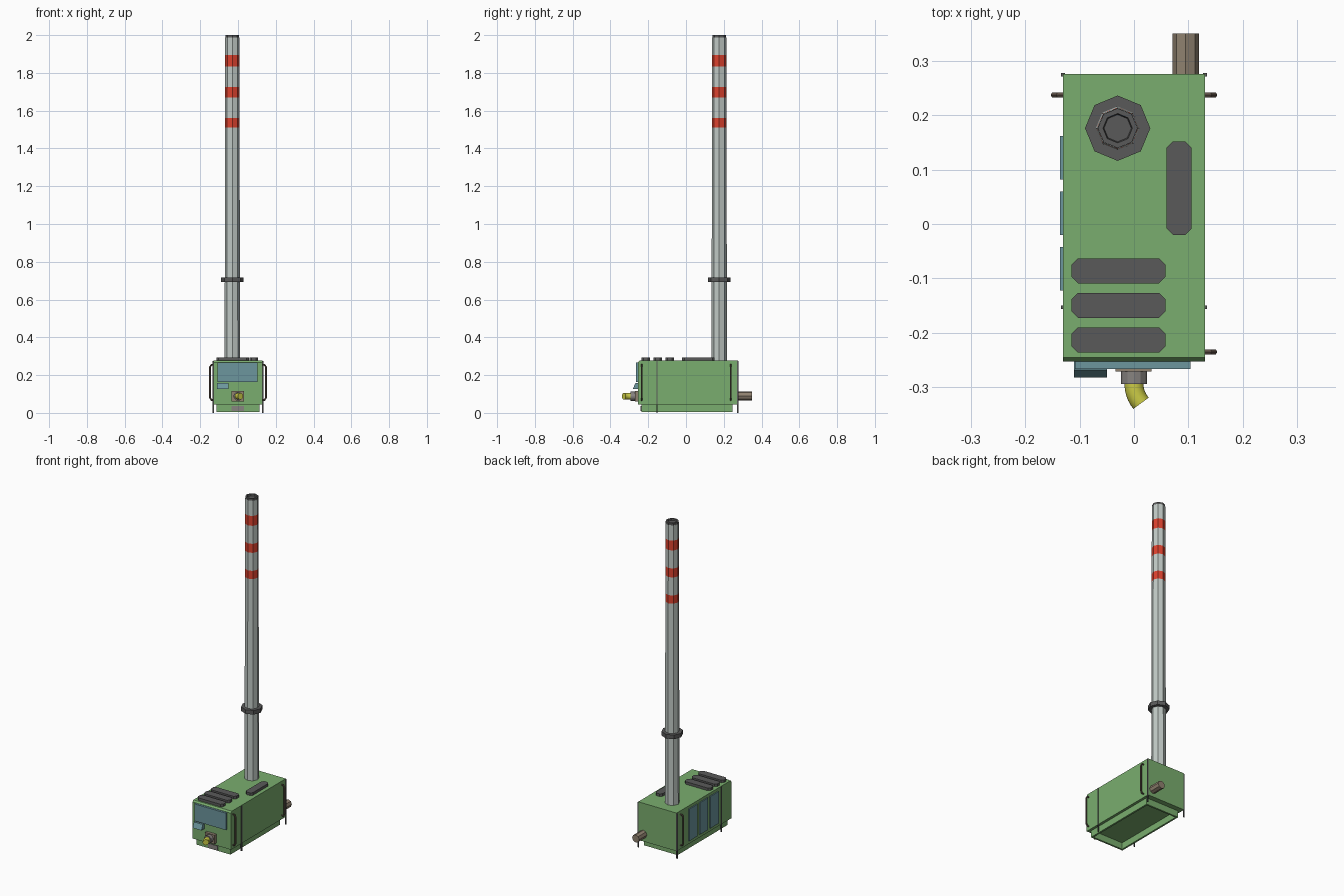
import bpy, bmesh, math
from mathutils import Vector

if "Cube" in bpy.data.objects:
    bpy.data.objects.remove(bpy.data.objects["Cube"])


def mat(name, r, g, b):
    lin = [((c / 255 + 0.055) / 1.055) ** 2.4 for c in (r, g, b)]
    m = bpy.data.materials.new(name)
    m.diffuse_color = (*lin, 1)
    m.use_nodes = True
    m.node_tree.nodes["Principled BSDF"].inputs["Base Color"].default_value = m.diffuse_color
    return m


GREEN = mat("green paint", 122, 174, 110)
STEEL = mat("pale steel", 192, 201, 197)
RED = mat("red band", 220, 66, 46)
DARK = mat("dark grey", 90, 90, 90)
GLASS = mat("blue glass", 108, 150, 158)
BROWN = mat("brown metal", 144, 130, 112)
RAIL = mat("dark brown rail", 98, 84, 74)
YELLOW = mat("yellow hose", 204, 204, 70)
GREY = mat("mid grey", 135, 131, 128)


def finish(name, bm, *mats):
    bmesh.ops.recalc_face_normals(bm, faces=bm.faces)
    me = bpy.data.meshes.new(name)
    bm.to_mesh(me)
    bm.free()
    for m in mats:
        me.materials.append(m)
    ob = bpy.data.objects.new(name, me)
    bpy.context.collection.objects.link(ob)
    return ob


def prism(name, pts, lo, hi, m, axis="z"):
    """Extrude a 2D outline along an axis."""
    def place(a, b, h):
        return {"z": (a, b, h), "x": (h, a, b), "y": (a, h, b)}[axis]
    bm = bmesh.new()
    f = bm.faces.new([bm.verts.new(place(a, b, lo)) for a, b in pts])
    new = bmesh.ops.extrude_face_region(bm, geom=[f])["geom"]
    shift = Vector(place(0, 0, hi - lo))
    bmesh.ops.translate(bm, vec=shift, verts=[v for v in new if isinstance(v, bmesh.types.BMVert)])
    return finish(name, bm, m)


def box(name, x0, x1, y0, y1, z0, z1, m):
    return prism(name, [(x0, y0), (x1, y0), (x1, y1), (x0, y1)], z0, z1, m)


def lathe(name, prof, centre, mats, n=8, pick=None):
    """Revolve (radius, height) points with n flat sides around z."""
    bm = bmesh.new()
    rings = [[bm.verts.new((centre[0] + r * math.cos(2 * math.pi * i / n),
                            centre[1] + r * math.sin(2 * math.pi * i / n), z))
              for i in range(n)] for r, z in prof]
    for k, (a, b) in enumerate(zip(rings, rings[1:])):
        for i in range(n):
            f = bm.faces.new((a[i], a[(i + 1) % n], b[(i + 1) % n], b[i]))
            f.material_index = pick(k) if pick else 0
    for k, r in ((0, rings[0]), (len(prof) - 2, rings[-1])):
        bm.faces.new(r).material_index = pick(k) if pick else 0
    return finish(name, bm, *mats)


def tube(name, pts, r, m, n=8, smooth=False):
    """Sweep a round section along a path lying in a plane."""
    pts = [Vector(p) for p in pts]
    plane = (pts[1] - pts[0]).cross(pts[-1] - pts[0])
    up = plane.normalized() if plane.length > 1e-8 else Vector((0, 0, 1))
    bm = bmesh.new()
    rings = []
    for i, p in enumerate(pts):
        t = (pts[min(i + 1, len(pts) - 1)] - pts[max(i - 1, 0)]).normalized()
        side = t.cross(up)
        rings.append([bm.verts.new(p + r * (math.cos(a) * side + math.sin(a) * up))
                      for a in (2 * math.pi * k / n for k in range(n))])
    for a, b in zip(rings, rings[1:]):
        for i in range(n):
            bm.faces.new((a[i], a[(i + 1) % n], b[(i + 1) % n], b[i])).smooth = smooth
    bm.faces.new(rings[0])
    bm.faces.new(rings[-1])
    return finish(name, bm, m)


# cabin body with a small chamfer along the front roof edge
prism("body", [(-0.253, 0.045), (0.276, 0.045), (0.276, 0.278), (-0.245, 0.278), (-0.253, 0.268)],
      -0.13, 0.13, GREEN, "x")

# open skirt under the body
for s, side in ((-1, "left"), (1, "right")):
    xs = sorted((s * 0.103, s * 0.114))
    box("skirt_" + side, *xs, -0.236, 0.245, 0.005, 0.05, GREEN)
box("skirt_front", -0.103, 0.103, -0.236, -0.225, 0.005, 0.05, GREEN)
box("skirt_back", -0.103, 0.103, 0.234, 0.245, 0.005, 0.05, GREEN)
box("lower_plate", -0.034, 0.031, -0.242, -0.235, 0.01, 0.037, GREY)

# tapered chimney with red bands, hollow dark cap and collar
cx, cy = -0.03, 0.176
bands = [1.51, 1.56, 1.67, 1.725, 1.835, 1.895]
heights = [0.27] + bands + [1.988]
taper = lambda z: 0.041 - 0.0035 * (z - 0.27) / 1.73
lathe("chimney", [(taper(z), z) for z in heights], (cx, cy), [STEEL, RED], pick=lambda k: k % 2)
lathe("chimney_cap", [(0.0365, 1.986), (0.0365, 2.0), (0.027, 2.0), (0.025, 1.99)], (cx, cy), [DARK])
lathe("chimney_collar", [(0.038, 0.692), (0.06, 0.692), (0.06, 0.717), (0.038, 0.717)], (cx, cy), [DARK])


# roof vents with cut corners
def vent(name, x0, x1, y0, y1, c=0.012):
    pts = [(x0 + c, y0), (x1 - c, y0), (x1, y0 + c), (x1, y1 - c),
           (x1 - c, y1), (x0 + c, y1), (x0, y1 - c), (x0, y0 + c)]
    prism(name, pts, 0.275, 0.294, DARK)


for i in range(3):
    vent(f"roof_vent_{i + 1}", -0.115, 0.058, -0.109 - 0.0635 * i, -0.063 - 0.0635 * i)
vent("side_roof_vent", 0.06, 0.106, -0.02, 0.152)

# windscreen, small display wedge and left windows
box("windscreen", -0.108, 0.104, -0.266, -0.252, 0.163, 0.267, GLASS)
prism("front_display", [(-0.252, 0.157), (-0.268, 0.157), (-0.282, 0.126), (-0.252, 0.126)],
      -0.11, -0.05, GLASS, "x")
for i in range(3):
    y = 0.122 - 0.102 * i
    box(f"left_window_{i + 1}", -0.136, -0.129, y - 0.04, y + 0.04, 0.065, 0.26, GLASS)

# front hose coupling
box("coupling_plate", -0.034, 0.032, -0.271, -0.252, 0.06, 0.115, BROWN)
tube("coupling_socket", [(0, -0.268, 0.088), (0, -0.294, 0.088)], 0.024, GREY, 12)
arc = [(0.055 * (1 - math.cos(a)), -0.294 - 0.055 * math.sin(a), 0.088)
       for a in (math.radians(8 * i) for i in range(6))]
tip = (arc[-1][0] + 0.011, arc[-1][1] - 0.0, 0.088)
elbow = tube("hose_elbow", [(0, -0.29, 0.088)] + arc, 0.0175, YELLOW, 12, True)

# rear exhaust stub
tube("rear_pipe", [(0.095, 0.27, 0.09), (0.095, 0.35, 0.09)], 0.024, BROWN)

# grab rails
for name, s, y in (("front_right", 1, -0.235), ("rear_right", 1, 0.237), ("rear_left", -1, 0.237)):
    path = [(s * 0.125, y, 0.068), (s * 0.14, y, 0.068), (s * 0.148, y, 0.08),
            (s * 0.148, y, 0.243), (s * 0.14, y, 0.255), (s * 0.125, y, 0.255)]
    tube("grab_rail_" + name, path, 0.005, RAIL, 6)

# thin vertical side strips reaching the ground
for s, side in ((-1, "left"), (1, "right")):
    for where, y in (("front", -0.153), ("rear", 0.274)):
        xs = sorted((s * 0.127, s * 0.134))
        box(f"strip_{where}_{side}", *xs, y - 0.003, y + 0.003, 0.0, 0.275, DARK)
